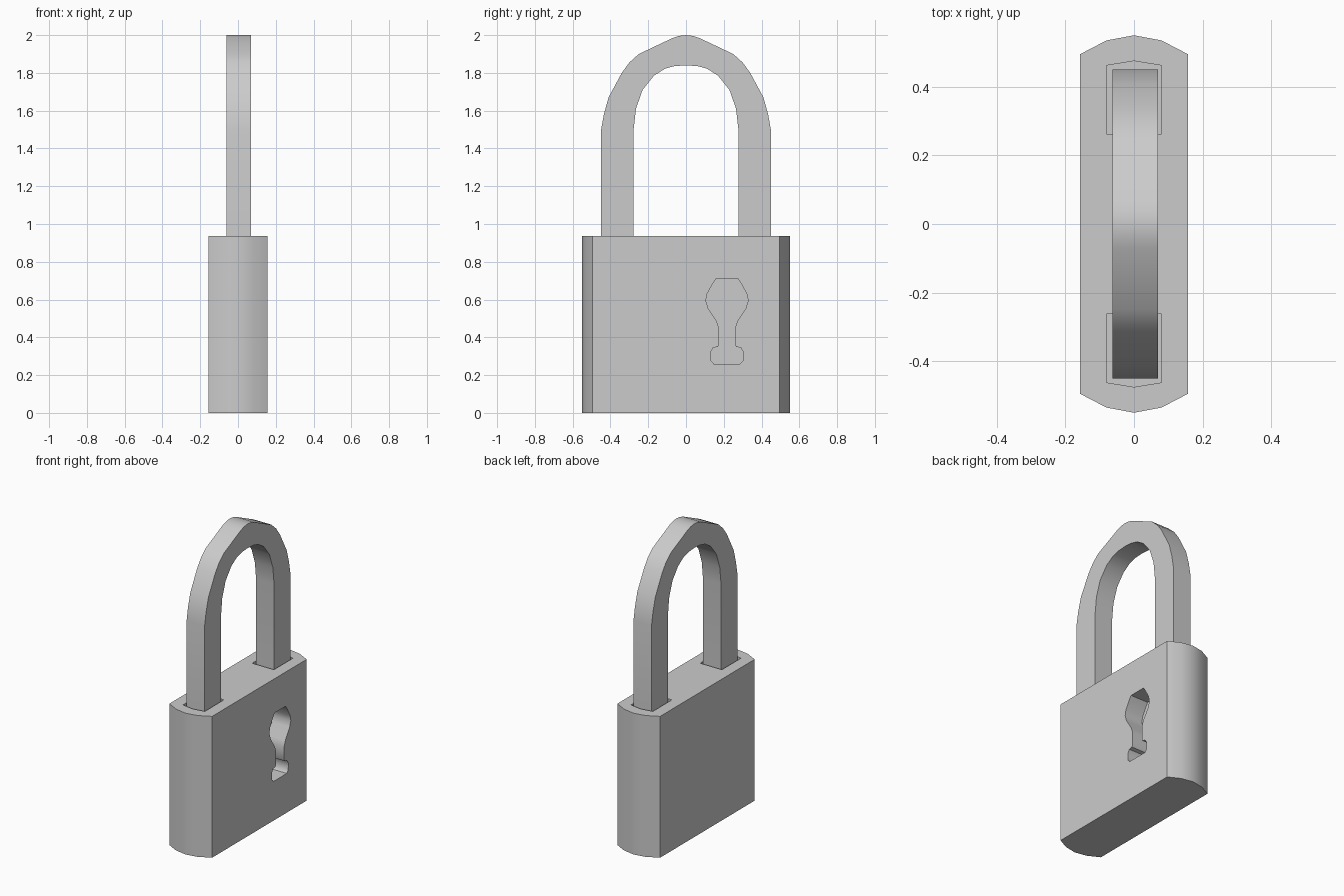
import bpy, bmesh, math

if "Cube" in bpy.data.objects:
    bpy.data.objects.remove(bpy.data.objects["Cube"])


def prism(name, outline, axis, lo, hi):
    """Extrude a 2D outline: axis 'z' takes (x, y) points, axis 'x' takes (y, z) points."""
    place = (lambda a, b, h: (a, b, h)) if axis == 'z' else (lambda a, b, h: (h, a, b))
    bm = bmesh.new()
    low = [bm.verts.new(place(a, b, lo)) for a, b in outline]
    high = [bm.verts.new(place(a, b, hi)) for a, b in outline]
    bm.faces.new(low)
    bm.faces.new(high)
    n = len(outline)
    for i in range(n):
        j = (i + 1) % n
        bm.faces.new((low[i], low[j], high[j], high[i]))
    bmesh.ops.recalc_face_normals(bm, faces=bm.faces)
    mesh = bpy.data.meshes.new(name)
    bm.to_mesh(mesh)
    bm.free()
    obj = bpy.data.objects.new(name, mesh)
    bpy.context.collection.objects.link(obj)
    return obj


def select(obj):
    bpy.ops.object.select_all(action='DESELECT')
    obj.select_set(True)
    bpy.context.view_layer.objects.active = obj


def carve(target, cutter):
    select(target)
    mod = target.modifiers.new("carve", 'BOOLEAN')
    mod.operation = 'DIFFERENCE'
    mod.solver = 'EXACT'
    mod.object = cutter
    bpy.ops.object.modifier_apply(modifier=mod.name)
    bpy.data.objects.remove(cutter, do_unlink=True)


def smooth(obj):
    select(obj)
    bpy.ops.object.shade_smooth_by_angle(angle=math.radians(40))


def mirrored(right, centre=0.0):
    """Close a half outline of (offset, height) points by mirroring it."""
    left = [(centre - a, b) for a, b in reversed(right) if a > 0]
    return [(centre + a, b) for a, b in right] + left


TOP, SOCKET_FLOOR = 0.937, 0.80

# Body with bowed ends
end = [(0.157, 0.495), (0.08, 0.535), (0, 0.55), (-0.08, 0.535), (-0.157, 0.495)]
body = prism("lock_body", end + [(-x, -y) for x, y in end], 'z', 0, TOP)

# Sockets around the shackle legs
for side in (1, -1):
    socket = [(-0.08, 0.262), (0.08, 0.262), (0.08, 0.462), (0, 0.475), (-0.08, 0.462)]
    carve(body, prism("socket_cutter", [(x, side * y) for x, y in socket],
                      'z', SOCKET_FLOOR, TOP + 0.1))

# Keyhole recess on the +x face
keyhole = [(0.058, 0.71), (0.075, 0.685), (0.105, 0.63), (0.112, 0.595), (0.1, 0.555),
           (0.055, 0.485), (0.043, 0.45), (0.043, 0.36), (0.049, 0.35), (0.073, 0.345),
           (0.087, 0.32), (0.084, 0.275), (0.07, 0.26)]
carve(body, prism("keyhole_cutter", mirrored(keyhole, 0.217), 'x', 0.027, 0.3))
smooth(body)

# Shackle
outer = [(0.45, SOCKET_FLOOR), (0.45, 1.495), (0.435, 1.58), (0.41, 1.67), (0.34, 1.80),
         (0.30, 1.855), (0.25, 1.90), (0.07, 1.985), (0.035, 1.996), (0, 2.0)]
inner = [(0.278, SOCKET_FLOOR), (0.278, 1.495), (0.265, 1.61), (0.23, 1.71), (0.17, 1.785),
         (0.11, 1.823), (0.06, 1.836), (0, 1.84)]
arch = mirrored(outer) + mirrored(inner)[::-1]
# reorder so the inner arch runs back from the -y leg to the +y leg
n_out = 2 * len(outer) - 1
arch = arch[:n_out] + [(-y, z) for y, z in inner] + [(y, z) for y, z in reversed(inner[:-1])]
smooth(prism("shackle", arch, 'x', -0.062, 0.07))
